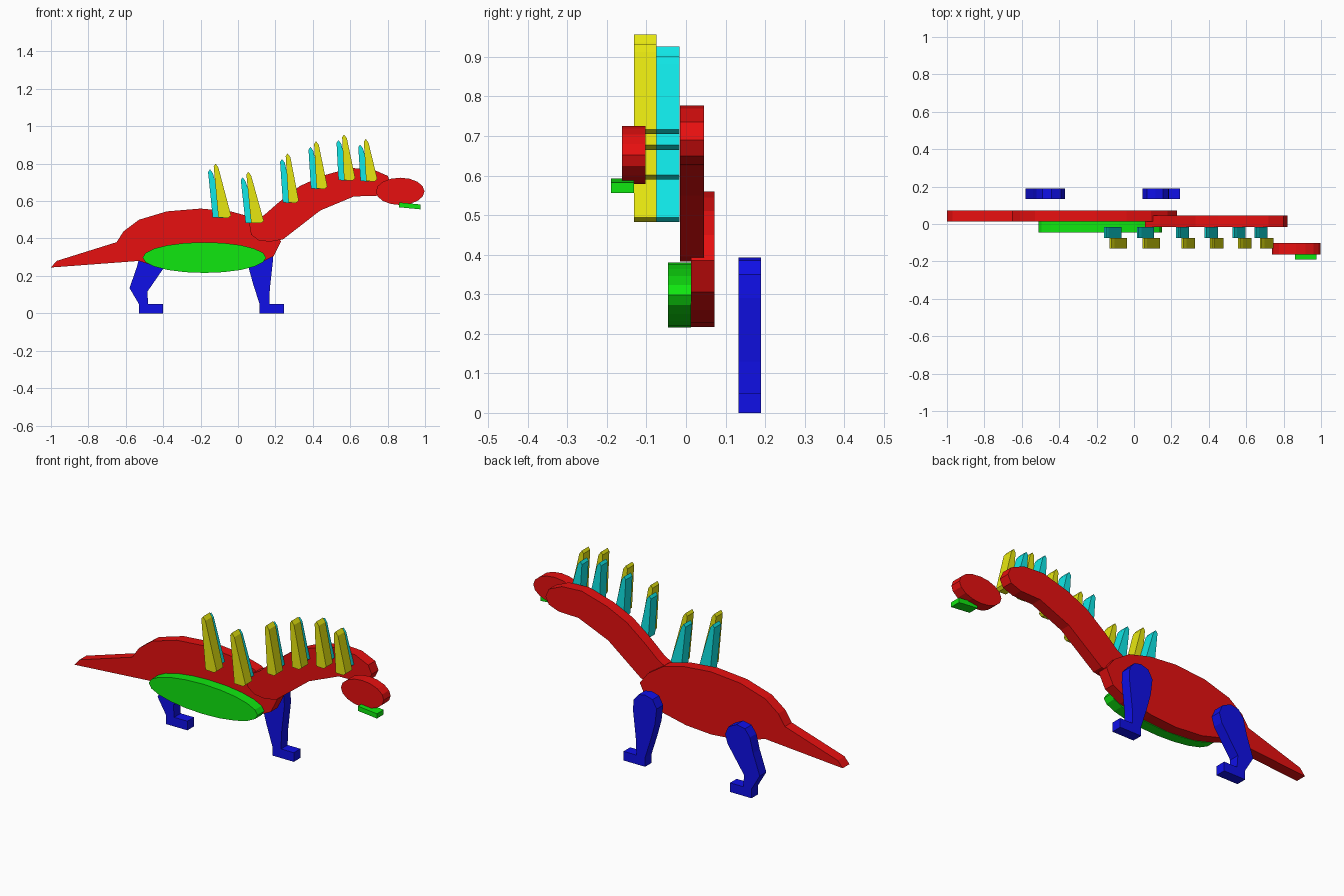
import bpy, bmesh, math


def material(name, rgb):
    m = bpy.data.materials.new(name)
    m.diffuse_color = (*rgb, 1)
    return m


RED = material("red", (0.8, 0.005, 0.005))
GREEN = material("green", (0.005, 0.8, 0.005))
BLUE = material("blue", (0.005, 0.005, 0.8))
YELLOW = material("yellow", (0.8, 0.8, 0.005))
CYAN = material("cyan", (0.005, 0.8, 0.8))


def slab(name, outline, y0, y1, mat):
    """Cut a flat board with an x-z outline, from y0 to y1."""
    bm = bmesh.new()
    face = bm.faces.new([bm.verts.new((x, y0, z)) for x, z in outline])
    ext = bmesh.ops.extrude_face_region(bm, geom=[face])["geom"]
    moved = [v for v in ext if isinstance(v, bmesh.types.BMVert)]
    bmesh.ops.translate(bm, verts=moved, vec=(0, y1 - y0, 0))
    if face.is_valid and len(bm.faces) < len(outline) + 2:
        bm.faces.new([v for v in face.verts])
    bmesh.ops.recalc_face_normals(bm, faces=bm.faces)
    me = bpy.data.meshes.new(name)
    bm.to_mesh(me)
    bm.free()
    me.materials.append(mat)
    ob = bpy.data.objects.new(name, me)
    bpy.context.collection.objects.link(ob)
    return ob


def ellipse(cx, cz, rx, rz, n):
    return [(cx + rx * math.cos(2 * math.pi * i / n),
             cz + rz * math.sin(2 * math.pi * i / n)) for i in range(n)]


# Body with tail
slab("body", [(-1, 0.245), (-0.97, 0.28), (-0.65, 0.38), (-0.61, 0.44),
              (-0.53, 0.50), (-0.38, 0.545), (-0.2, 0.56), (-0.04, 0.545),
              (0.09, 0.51), (0.18, 0.45), (0.23, 0.385), (0.19, 0.305),
              (0.10, 0.26), (-0.05, 0.227), (-0.2, 0.217), (-0.36, 0.23),
              (-0.47, 0.26), (-0.53, 0.28)], 0.013, 0.072, RED)

# Neck
slab("neck", [(0.06, 0.48), (0.07, 0.42), (0.11, 0.39), (0.17, 0.383),
              (0.24, 0.395), (0.44, 0.55), (0.62, 0.625), (0.74, 0.628),
              (0.80, 0.65), (0.82, 0.69), (0.80, 0.735), (0.72, 0.77),
              (0.60, 0.777), (0.45, 0.735), (0.33, 0.68), (0.22, 0.595),
              (0.14, 0.525)], -0.015, 0.045, RED)

# Head, mouth and belly
slab("head", ellipse(0.867, 0.652, 0.13, 0.073, 16), -0.162, -0.102, RED)
slab("mouth", [(0.86, 0.593), (0.975, 0.582), (0.975, 0.556), (0.86, 0.567)],
     -0.19, -0.132, GREEN)
slab("belly", ellipse(-0.18, 0.298, 0.33, 0.082, 20), -0.045, 0.013, GREEN)

# Legs with feet
slab("rear_leg", [(-0.53, 0), (-0.40, 0), (-0.40, 0.05), (-0.48, 0.05),
                  (-0.485, 0.115), (-0.385, 0.26), (-0.37, 0.31),
                  (-0.39, 0.355), (-0.44, 0.38), (-0.49, 0.37),
                  (-0.52, 0.33), (-0.54, 0.25), (-0.58, 0.135),
                  (-0.53, 0.05)], 0.133, 0.19, BLUE)
slab("front_leg", [(0.115, 0), (0.245, 0), (0.245, 0.05), (0.168, 0.05),
                   (0.17, 0.13), (0.188, 0.29), (0.185, 0.35),
                   (0.155, 0.385), (0.115, 0.393), (0.07, 0.38),
                   (0.045, 0.335), (0.055, 0.25), (0.08, 0.16),
                   (0.115, 0.05)], 0.133, 0.19, BLUE)

# Paired spikes: tip x, tip z, base left x, base right x, base z
spikes = [(-0.12, 0.80, -0.105, -0.037, 0.51), (0.055, 0.757, 0.07, 0.138, 0.482),
          (0.265, 0.855, 0.27, 0.325, 0.59), (0.417, 0.92, 0.42, 0.478, 0.665),
          (0.567, 0.956, 0.567, 0.627, 0.71), (0.683, 0.932, 0.685, 0.745, 0.705)]
for i, (tx, tz, bl, br, bz) in enumerate(spikes, 1):
    for name, dx, dz, y0, mat in (("near_spike", 0, 0, -0.132, YELLOW),
                                  ("far_spike", -0.03, -0.03, -0.075, CYAN)):
        slab(f"{name}_{i}", [(tx - 0.01 + dx, tz - 0.015 + dz), (tx + dx, tz + dz),
                             (tx + 0.015 + dx, tz - 0.02 + dz), (br + dx, bz + 0.012),
                             (br - 0.015 + dx, bz), (bl + dx, bz + 0.002)],
             y0, y0 + 0.058, mat)
